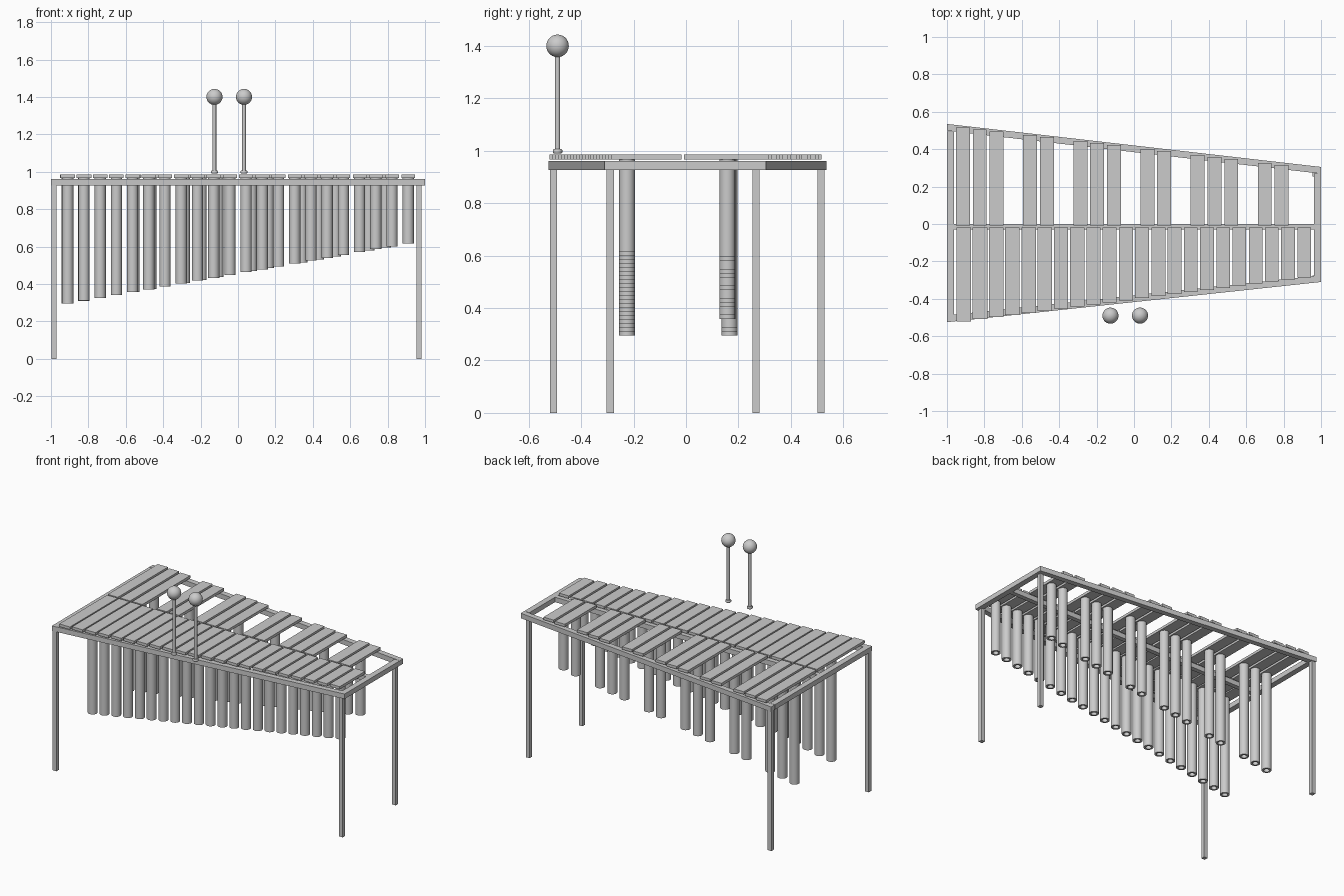
import bpy, bmesh, math

if "Cube" in bpy.data.objects:
    bpy.data.objects.remove(bpy.data.objects["Cube"])

def make(name, bm, smooth=False):
    bmesh.ops.recalc_face_normals(bm, faces=bm.faces)
    me = bpy.data.meshes.new(name)
    bm.to_mesh(me)
    bm.free()
    ob = bpy.data.objects.new(name, me)
    bpy.context.collection.objects.link(ob)
    if smooth:
        bpy.context.view_layer.objects.active = ob
        ob.select_set(True)
        bpy.ops.object.shade_smooth_by_angle(angle=math.radians(40))
        ob.select_set(False)
    return ob

def prism(name, pts, z0, z1):
    """Extrude a flat outline between two heights."""
    bm = bmesh.new()
    f = bm.faces.new([bm.verts.new((x, y, z0)) for x, y in pts])
    r = bmesh.ops.extrude_face_region(bm, geom=[f])
    for v in r["geom"]:
        if isinstance(v, bmesh.types.BMVert):
            v.co.z = z1
    return make(name, bm)

def box(name, x0, x1, y0, y1, z0, z1):
    return prism(name, [(x0, y0), (x1, y0), (x1, y1), (x0, y1)], z0, z1)

def lathe(name, profile, x, y, n=24, closed=False):
    """Spin an (r, z) profile about a vertical axis."""
    bm = bmesh.new()
    vs = [bm.verts.new((x + r, y, z)) for r, z in profile]
    pairs = list(zip(vs, vs[1:])) + ([(vs[-1], vs[0])] if closed else [])
    es = [bm.edges.new(p) for p in pairs]
    bmesh.ops.spin(bm, geom=vs + es, cent=(x, y, 0), axis=(0, 0, 1),
                   angle=2 * math.pi, steps=n, use_merge=True)
    bmesh.ops.remove_doubles(bm, verts=bm.verts, dist=1e-5)
    return make(name, bm, True)

# Tapered frame
Z0, Z1, T = 0.927, 0.96, 0.036
BL, BR, FL, FR = 0.535, 0.305, -0.525, -0.31
prism("back_rail", [(-1, BL - T), (1, BR - T), (1, BR), (-1, BL)], Z0, Z1)
prism("front_rail", [(-1, FL), (1, FR), (1, FR + T), (-1, FL + T)], Z0, Z1)
box("left_rail", -1, -0.962, FL + T, BL - T - 0.004, Z0, Z1)
box("right_rail", 0.962, 1, FR + T - 0.004, BR - T, Z0, Z1)
box("centre_rail", -0.962, 0.962, -0.03, 0.0, Z0, Z1)

# Square legs
for name, x, y in (("front_left_leg", -0.984, -0.506), ("back_left_leg", -0.984, 0.515),
                   ("front_right_leg", 0.967, -0.289), ("back_right_leg", 0.967, 0.267)):
    box(name, x - 0.0135, x + 0.0135, y - 0.0135, y + 0.0135, 0, Z0 + 0.01)

# Hollow resonator whose length follows the taper
def resonator(name, x, y):
    zb = 0.295 + 0.0153 * (x + 0.91) / 0.0867
    lathe(name, [(0.030, zb), (0.030, 0.967), (0.018, 0.967), (0.018, zb)], x, y, 20, True)

# Front row: 22 bars and resonators
for i in range(22):
    t = i / 21
    x = -0.91 + 1.82 * t
    w = 0.039 - 0.003 * t
    box(f"front_bar_{i + 1}", x - w, x + w, -0.52 + 0.235 * t, -0.018, 0.967, 0.985)
    resonator(f"front_resonator_{i + 1}", x, -0.225)

# Back row: groups of three and two
for i in (0, 1, 2, 4, 5, 7, 8, 9, 11, 12, 14, 15, 16, 18, 19):
    x = -0.914 + 0.0896 * i
    box(f"back_bar_{i + 1}", x - 0.037, x + 0.037, -0.008, 0.517 - 0.0106 * i, 0.967, 0.985)
    resonator(f"back_resonator_{i + 1}", x, 0.166 if i < 3 else 0.158)

# Mallets: grip knob, stick and ball head
for name, x in (("left", -0.126), ("right", 0.032)):
    lathe(name + "_mallet_stick", [(0, 0.99), (0.015, 0.99), (0.018, 0.994), (0.018, 1.002),
          (0.015, 1.006), (0.01, 1.006), (0.01, 1.38), (0, 1.38)], x, -0.49, 16)
    ball = [(0.043 * math.sin(math.pi * k / 14), 1.4 - 0.043 * math.cos(math.pi * k / 14))
            for k in range(15)]
    lathe(name + "_mallet_head", ball, x, -0.49, 28)
